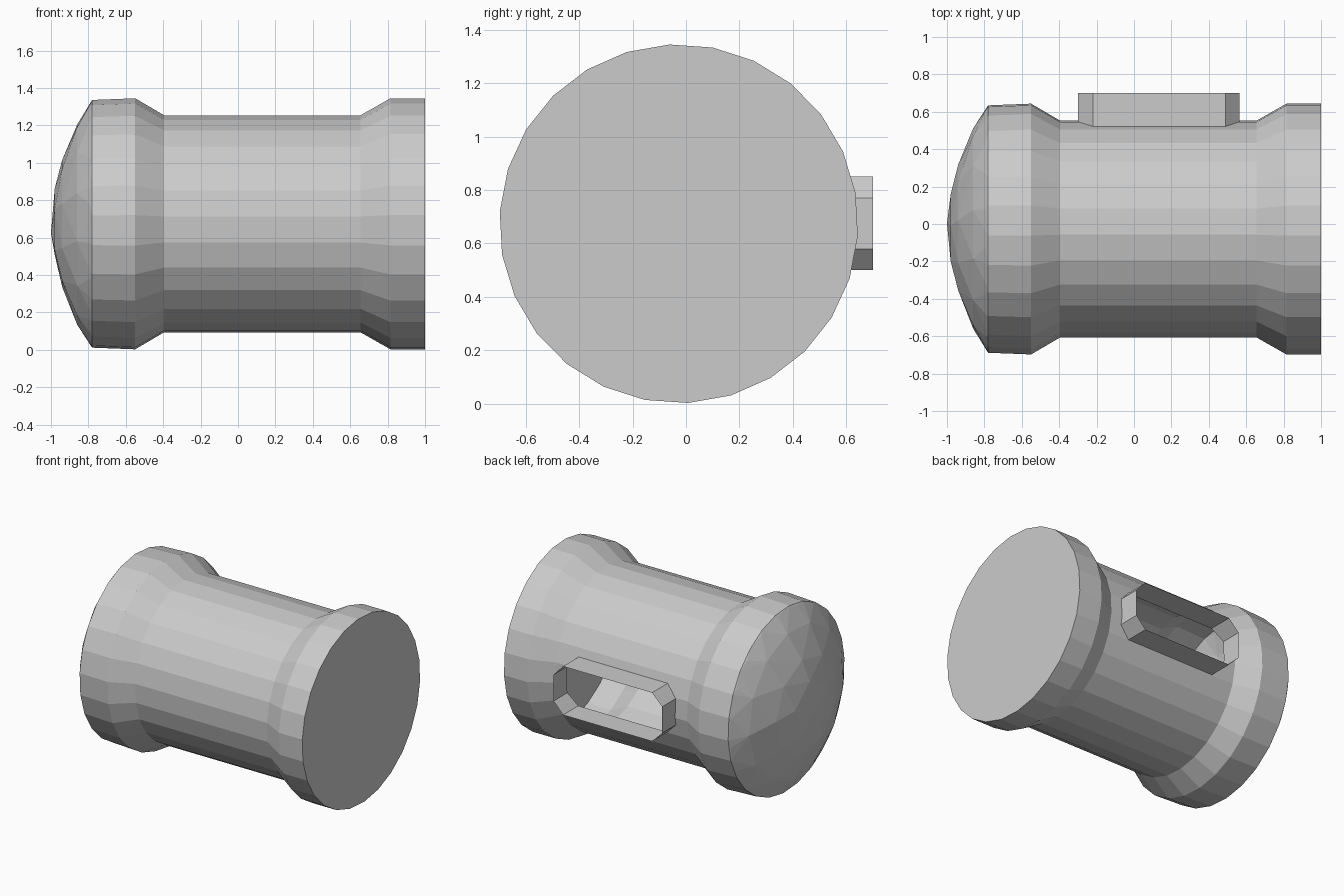
import bpy, bmesh, math
from mathutils import Vector

if "Cube" in bpy.data.objects:
    bpy.data.objects.remove(bpy.data.objects["Cube"])

CY, CZ, SIDES = -0.027, 0.674, 26

grey = bpy.data.materials.new("plain grey")
grey.diffuse_color = (0.6, 0.6, 0.6, 1)
grey.use_nodes = True
grey.node_tree.nodes["Principled BSDF"].inputs["Base Color"].default_value = grey.diffuse_color


def finish(bm, name):
    mesh = bpy.data.meshes.new(name)
    bm.to_mesh(mesh)
    bm.free()
    mesh.materials.append(grey)
    obj = bpy.data.objects.new(name, mesh)
    bpy.context.collection.objects.link(obj)
    return obj


def ring(bm, x, r, n=SIDES, start=3.0):
    """Circle of vertices around the barrel axis."""
    verts = []
    for k in range(n):
        a = math.radians(start) + k * math.tau / n
        verts.append(bm.verts.new((x, CY + r * math.sin(a), CZ - r * math.cos(a))))
    return verts


# Hollow barrel with flared ends and a flat right end
bm = bmesh.new()
profile = [(-0.78, 0.663), (-0.55, 0.672), (-0.395, 0.581),
           (0.655, 0.581), (0.815, 0.672), (1.0, 0.672)]
rings = [ring(bm, x, r) for x, r in profile]
for a, b in zip(rings, rings[1:]):
    for k in range(SIDES):
        j = (k + 1) % SIDES
        bm.faces.new((a[k], a[j], b[j], b[k]))
bm.faces.new(rings[-1])
bmesh.ops.recalc_face_normals(bm, faces=bm.faces)

# Slot in the back: cut its eight sides into the wall, then open it
slot = [(-0.22, 0.50), (0.49, 0.50), (0.565, 0.58), (0.565, 0.77),
        (0.49, 0.85), (-0.22, 0.85), (-0.30, 0.77), (-0.30, 0.58)]
planes = []
for (x0, z0), (x1, z1) in zip(slot, slot[1:] + slot[:1]):
    planes.append((Vector((x0, 0, z0)), Vector((z1 - z0, 0, x0 - x1)).normalized()))


def back_wall(f):
    c = f.calc_center_median()
    return c.y > 0.3 and -0.39 < c.x < 0.65


for co, no in planes:
    faces = [f for f in bm.faces if back_wall(f)]
    edges = {e for f in faces for e in f.edges}
    verts = {v for f in faces for v in f.verts}
    bmesh.ops.bisect_plane(bm, geom=faces + list(edges) + list(verts),
                           plane_co=co, plane_no=no, dist=1e-5)
inside = [f for f in bm.faces if back_wall(f) and
          all((f.calc_center_median() - co).dot(no) < 0 for co, no in planes)]
bmesh.ops.delete(bm, geom=inside, context='FACES')

# Thin collar drawn out from the slot edge
rim = [e for e in bm.edges if e.is_boundary and e.verts[0].co.x > -0.5]
out = bmesh.ops.extrude_edge_only(bm, edges=rim)["geom"]
for v in out:
    if isinstance(v, bmesh.types.BMVert):
        v.co.y = 0.70
bmesh.ops.recalc_face_normals(bm, faces=bm.faces)
finish(bm, "barrel")

# Faceted domed left end, with fewer sides toward the tip
bm = bmesh.new()
ring(bm, -0.78, 0.663)
ring(bm, -0.79, 0.648, 20, 9)
ring(bm, -0.86, 0.54, 13, 3)
ring(bm, -0.94, 0.345, 9, 12)
ring(bm, -0.98, 0.19, 5, 30)
bm.verts.new((-1.0, CY + 0.03, CZ - 0.05))
bmesh.ops.convex_hull(bm, input=bm.verts)
base = [f for f in bm.faces if all(v.co.x > -0.7801 for v in f.verts)]
bmesh.ops.delete(bm, geom=base, context='FACES')
bmesh.ops.recalc_face_normals(bm, faces=bm.faces)
finish(bm, "domed_end")
